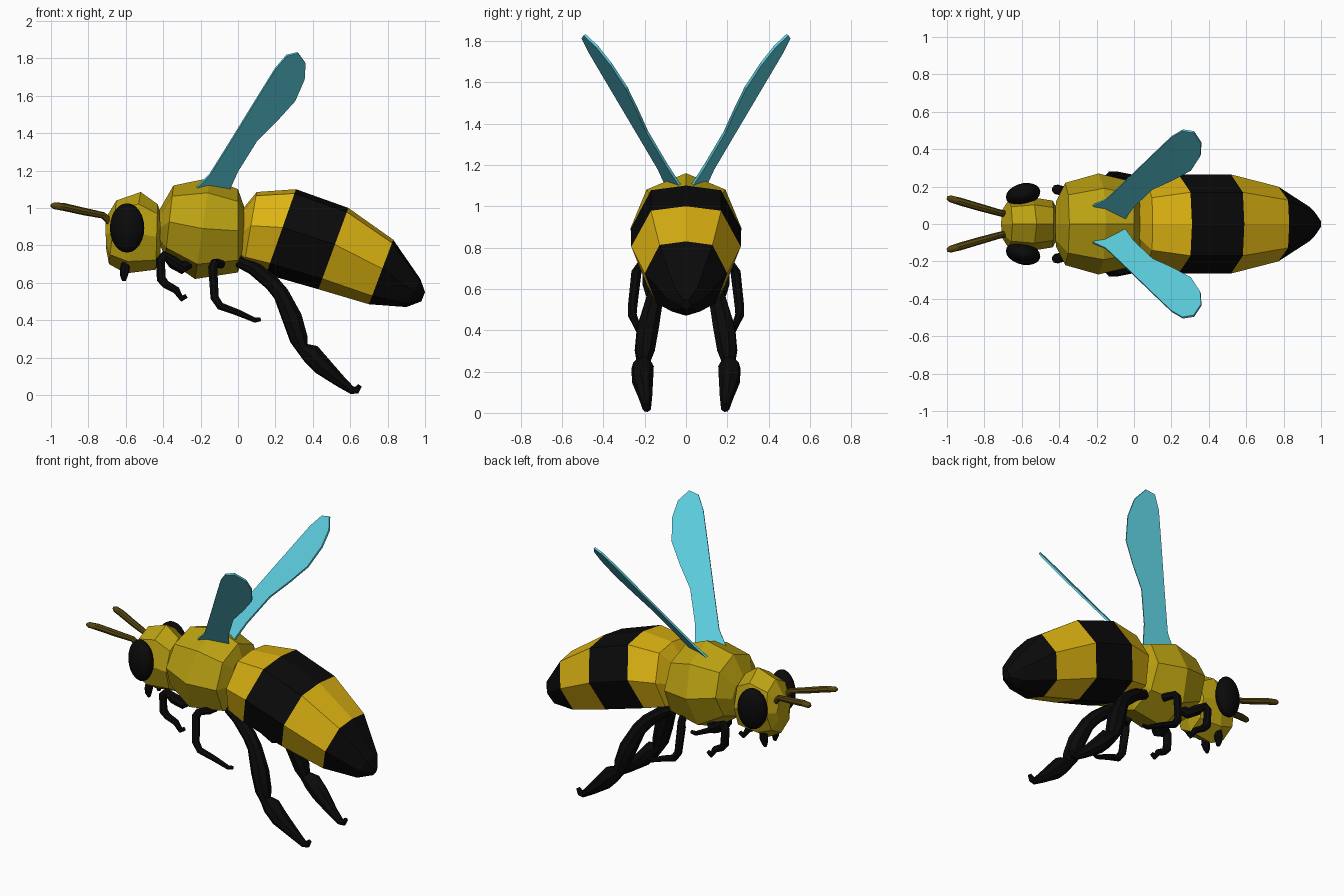
import bpy, bmesh, math
from mathutils import Vector


def mat(name, r, g, b):
    m = bpy.data.materials.new(name)
    m.diffuse_color = (r, g, b, 1)
    return m


BLACK = mat("black", 0.003, 0.003, 0.003)
AMBER = mat("amber", 0.72, 0.45, 0.006)
GOLD = mat("gold", 0.5, 0.36, 0.006)
BROWN = mat("brown", 0.09, 0.06, 0.005)
BLUE = mat("wing_blue", 0.11, 0.62, 0.74)


def finish(name, bm, mats):
    bmesh.ops.recalc_face_normals(bm, faces=bm.faces)
    me = bpy.data.meshes.new(name)
    bm.to_mesh(me)
    bm.free()
    for m in mats:
        me.materials.append(m)
    ob = bpy.data.objects.new(name, me)
    bpy.context.collection.objects.link(ob)
    return ob


def mirror(ob):
    mod = ob.modifiers.new("mirror", 'MIRROR')
    mod.use_axis = (False, True, False)
    mod.use_mirror_merge = False


def smooth(ob):
    bpy.ops.object.select_all(action='DESELECT')
    bpy.context.view_layer.objects.active = ob
    ob.select_set(True)
    bpy.ops.object.shade_smooth_by_angle(angle=math.radians(40))


def loft(name, rings, profile, mats, bands=None):
    """rings: top x, top z, bottom x, bottom z, half width"""
    bm = bmesh.new()
    loops = []
    for tx, tz, bx, bz, w in rings:
        top, bot = Vector((tx, 0, tz)), Vector((bx, 0, bz))
        mid, up = (top + bot) / 2, (top - bot) / 2
        loops.append([bm.verts.new(mid + up * v + Vector((0, w * u, 0))) for u, v in profile])
    n = len(profile)
    for s, (a, b) in enumerate(zip(loops, loops[1:])):
        for i in range(n):
            j = (i + 1) % n
            f = bm.faces.new((a[i], a[j], b[j], b[i]))
            f.material_index = bands[s] if bands else 0
    for k, l in ((0, loops[0]), (-1, loops[-1])):
        f = bm.faces.new(l)
        f.material_index = bands[k] if bands else 0
    return finish(name, bm, mats)


def tube(name, pts, m):
    """pts: x, y, z, radius; mirrored to the other side"""
    cu = bpy.data.curves.new(name, 'CURVE')
    cu.dimensions = '3D'
    cu.bevel_depth = 1
    cu.bevel_resolution = 2
    cu.use_fill_caps = True
    sp = cu.splines.new('POLY')
    sp.points.add(len(pts) - 1)
    for p, (x, y, z, r) in zip(sp.points, pts):
        p.co = (x, y, z, 1)
        p.radius = r
    ob = bpy.data.objects.new(name, cu)
    bpy.context.collection.objects.link(ob)
    bpy.ops.object.select_all(action='DESELECT')
    bpy.context.view_layer.objects.active = ob
    ob.select_set(True)
    bpy.ops.object.convert(target='MESH')
    ob = bpy.context.view_layer.objects.active
    ob.data.materials.clear()
    ob.data.materials.append(m)
    smooth(ob)
    mirror(ob)


octagon = [(math.sin(i * math.pi / 4), math.cos(i * math.pi / 4)) for i in range(8)]
belly = [(0, 1), (0.64, 0.9), (1, 0.1), (0.72, -0.74), (0, -1),
         (-0.72, -0.74), (-1, 0.1), (-0.64, 0.9)]

# Head, thorax and striped abdomen
loft("head", [(-0.71, 0.94, -0.705, 0.78, 0.07), (-0.65, 1.04, -0.69, 0.70, 0.13),
              (-0.52, 1.085, -0.60, 0.65, 0.145), (-0.43, 1.02, -0.44, 0.67, 0.125),
              (-0.405, 0.95, -0.415, 0.75, 0.08)], octagon, [GOLD])
loft("thorax", [(-0.42, 0.99, -0.415, 0.80, 0.12), (-0.345, 1.12, -0.39, 0.73, 0.22),
                (-0.15, 1.16, -0.23, 0.62, 0.27), (0.0, 1.10, 0.0, 0.655, 0.225),
                (0.035, 1.0, 0.035, 0.76, 0.12)], octagon, [GOLD])
loft("abdomen", [(0.03, 1.0, 0.01, 0.72, 0.12), (0.10, 1.085, 0.03, 0.685, 0.22),
                 (0.31, 1.10, 0.15, 0.645, 0.265), (0.59, 1.0, 0.43, 0.565, 0.265),
                 (0.83, 0.83, 0.70, 0.485, 0.20), (0.975, 0.62, 0.90, 0.47, 0.09),
                 (1.0, 0.55, 0.98, 0.50, 0.025)],
     belly, [AMBER, BLACK], [0, 0, 1, 0, 1, 1])

# Eyes
bm = bmesh.new()
bmesh.ops.create_uvsphere(bm, u_segments=20, v_segments=12, radius=1)
for v in bm.verts:
    v.co = Vector((v.co.x * 0.092, v.co.y * 0.06, v.co.z * 0.132))
    v.co += Vector((-0.593, 0.158 + v.co.x * 0.15, 0.893))
eye = finish("eyes", bm, [BLACK])
smooth(eye)
mirror(eye)

# Antennae and mandibles
tube("antennae", [(-0.67, 0.05, 0.89, 0.017), (-0.695, 0.055, 0.935, 0.018),
                  (-0.72, 0.06, 0.96, 0.018), (-0.82, 0.088, 0.98, 0.02),
                  (-0.93, 0.12, 1.005, 0.021), (-0.985, 0.136, 1.012, 0.018),
                  (-1.0, 0.14, 1.013, 0.008)], BROWN)
tube("mandibles", [(-0.60, 0.06, 0.72, 0.02), (-0.605, 0.06, 0.67, 0.026),
                   (-0.61, 0.055, 0.635, 0.02), (-0.61, 0.05, 0.61, 0.01)], BLACK)

# Legs
tube("front_legs", [(-0.26, 0.12, 0.70, 0.025), (-0.30, 0.14, 0.68, 0.034),
                    (-0.35, 0.165, 0.71, 0.034), (-0.395, 0.18, 0.745, 0.026),
                    (-0.415, 0.185, 0.72, 0.026), (-0.41, 0.185, 0.62, 0.026),
                    (-0.385, 0.18, 0.59, 0.022), (-0.33, 0.17, 0.56, 0.02),
                    (-0.30, 0.165, 0.515, 0.017), (-0.275, 0.165, 0.53, 0.012)], BLACK)
tube("middle_legs", [(-0.09, 0.16, 0.70, 0.025), (-0.125, 0.225, 0.705, 0.024),
                     (-0.135, 0.24, 0.68, 0.026), (-0.125, 0.258, 0.52, 0.024),
                     (-0.095, 0.26, 0.475, 0.022), (0.0, 0.245, 0.44, 0.018),
                     (0.09, 0.23, 0.40, 0.014), (0.12, 0.225, 0.405, 0.011)], BLACK)
tube("hind_legs", [(0.0, 0.10, 0.715, 0.03), (0.08, 0.115, 0.68, 0.038),
                   (0.18, 0.14, 0.60, 0.042), (0.23, 0.155, 0.54, 0.044),
                   (0.29, 0.185, 0.41, 0.055), (0.325, 0.20, 0.30, 0.05),
                   (0.345, 0.205, 0.25, 0.035), (0.39, 0.21, 0.22, 0.055),
                   (0.45, 0.21, 0.155, 0.052), (0.55, 0.195, 0.07, 0.032),
                   (0.61, 0.19, 0.025, 0.022), (0.635, 0.188, 0.026, 0.02),
                   (0.652, 0.188, 0.052, 0.012)], BLACK)

# Wings: flat outline laid on a sloping plane
outline = [(-0.22, 1.11), (-0.15, 1.18), (-0.05, 1.34), (0.03, 1.47), (0.11, 1.60),
           (0.20, 1.745), (0.26, 1.815), (0.32, 1.83), (0.36, 1.775), (0.355, 1.69),
           (0.305, 1.575), (0.21, 1.47), (0.10, 1.36), (0.0, 1.20), (-0.05, 1.09),
           (-0.13, 1.11)]
bm = bmesh.new()
bm.faces.new([bm.verts.new((x, 0.1 - 0.364 * (x + 0.22) + 0.817 * (z - 1.11), z))
              for x, z in outline])
wing = finish("wings", bm, [BLUE])
sol = wing.modifiers.new("thickness", 'SOLIDIFY')
sol.thickness = 0.012
sol.offset = 0
mirror(wing)
